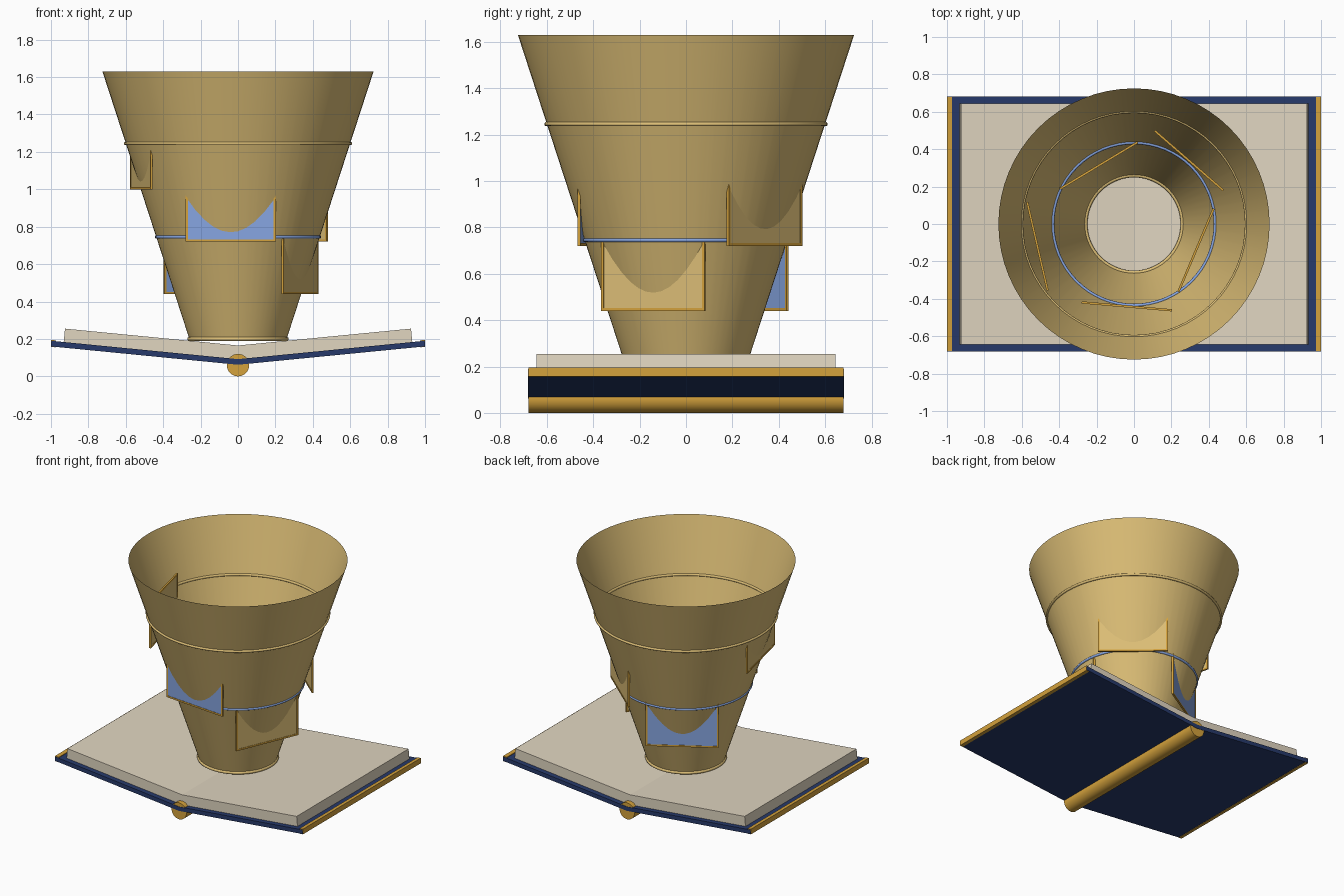
import bpy, bmesh, math
from mathutils import Matrix

cube = bpy.data.objects.get("Cube")
if cube:
    bpy.data.objects.remove(cube, do_unlink=True)


def material(name, r, g, b):
    m = bpy.data.materials.new(name)
    m.use_nodes = True
    m.diffuse_color = (r, g, b, 1)
    m.node_tree.nodes["Principled BSDF"].inputs["Base Color"].default_value = (r, g, b, 1)
    return m


NAVY = material("navy cover", 0.02, 0.042, 0.147)
GOLD = material("gold trim", 0.66, 0.36, 0.045)
PAGE = material("page cream", 0.75, 0.67, 0.53)
TAN = material("warm tan", 0.71, 0.51, 0.18)
BLUE = material("sky blue", 0.24, 0.376, 0.75)


def finish(bm, name, mat, smooth=False):
    bmesh.ops.recalc_face_normals(bm, faces=bm.faces)
    mesh = bpy.data.meshes.new(name)
    bm.to_mesh(mesh)
    bm.free()
    mesh.materials.append(mat)
    ob = bpy.data.objects.new(name, mesh)
    bpy.context.collection.objects.link(ob)
    if smooth:
        bpy.ops.object.select_all(action='DESELECT')
        ob.select_set(True)
        bpy.context.view_layer.objects.active = ob
        bpy.ops.object.shade_smooth_by_angle(angle=math.radians(35))
    return ob


def prism(name, profile, half, mat):
    """Extrude an x-z profile along y."""
    bm = bmesh.new()
    face = bm.faces.new([bm.verts.new((x, -half, z)) for x, z in profile])
    out = bmesh.ops.extrude_face_region(bm, geom=[face])
    verts = [v for v in out["geom"] if isinstance(v, bmesh.types.BMVert)]
    bmesh.ops.translate(bm, verts=verts, vec=(0, 2 * half, 0))
    return finish(bm, name, mat)


def add_box(bm, size, loc):
    bmesh.ops.create_cube(bm, size=1, matrix=Matrix.Translation(loc) @ Matrix.Diagonal((*size, 1)))


def ring(name, radius, z, thick, mat):
    bpy.ops.mesh.primitive_torus_add(major_radius=radius, minor_radius=thick, major_segments=64,
                                     minor_segments=10, location=(0, 0, z))
    ob = bpy.context.object
    ob.name = name
    ob.data.materials.append(mat)
    bpy.ops.object.shade_smooth_by_angle(angle=math.radians(60))


# Open book: covers, pages and edge strips on each side
for side, s in (("left", 1), ("right", -1)):
    prism(side + "_cover", [(0, 0.062), (s, 0.16), (s * 0.998, 0.19), (0, 0.092)], 0.682, NAVY)
    prism(side + "_pages", [(0, 0.09), (s * 0.932, 0.182), (s * 0.925, 0.255), (0, 0.165)], 0.645, PAGE)
    prism(side + "_edge_strip", [(s * 0.975, 0.155), (s, 0.157), (s, 0.195), (s * 0.972, 0.192)], 0.68, GOLD)

# Round spine under the fold
bm = bmesh.new()
bmesh.ops.create_cone(bm, cap_ends=True, segments=32, radius1=0.06, radius2=0.06, depth=1.36,
                      matrix=Matrix.Translation((0, 0, 0.06)) @ Matrix.Rotation(math.pi / 2, 4, 'X'))
finish(bm, "spine", GOLD, True)

# Open thin funnel rising from the pages
bm = bmesh.new()
bmesh.ops.create_cone(bm, cap_ends=False, segments=64, radius1=0.26, radius2=0.725, depth=1.43,
                      matrix=Matrix.Translation((0, 0, 0.915)))
finish(bm, "funnel", TAN, True)
ring("base_ring", 0.26, 0.2, 0.011, TAN)
ring("middle_ring", 0.435, 0.745, 0.009, BLUE)
ring("upper_ring", 0.602, 1.245, 0.009, TAN)

# Framed panels spiralling round the funnel: angle, distance, base height, colour
W, H, BAR = 0.484, 0.34, 0.012
panels = [(-23, 0.36, 0.44, TAN), (49, 0.449, 0.72, TAN), (121, 0.365, 0.44, BLUE),
          (193, 0.53, 1.0, TAN), (265, 0.442, 0.72, BLUE)]
for i, (angle, dist, z, mat) in enumerate(panels, 1):
    place = Matrix.Rotation(math.radians(angle), 4, 'Z') @ Matrix.Translation((dist, 0, z + H / 2))
    bm = bmesh.new()
    add_box(bm, (0.007, W - BAR, H - BAR), (0, 0, 0))
    finish(bm, f"panel_{i}", mat).matrix_world = place
    bm = bmesh.new()
    for s in (-1, 1):
        add_box(bm, (BAR, BAR, H), (0, s * (W - BAR) / 2, 0))
        add_box(bm, (BAR, W - 2 * BAR, BAR), (0, 0, s * (H - BAR) / 2))
    finish(bm, f"panel_frame_{i}", GOLD).matrix_world = place
